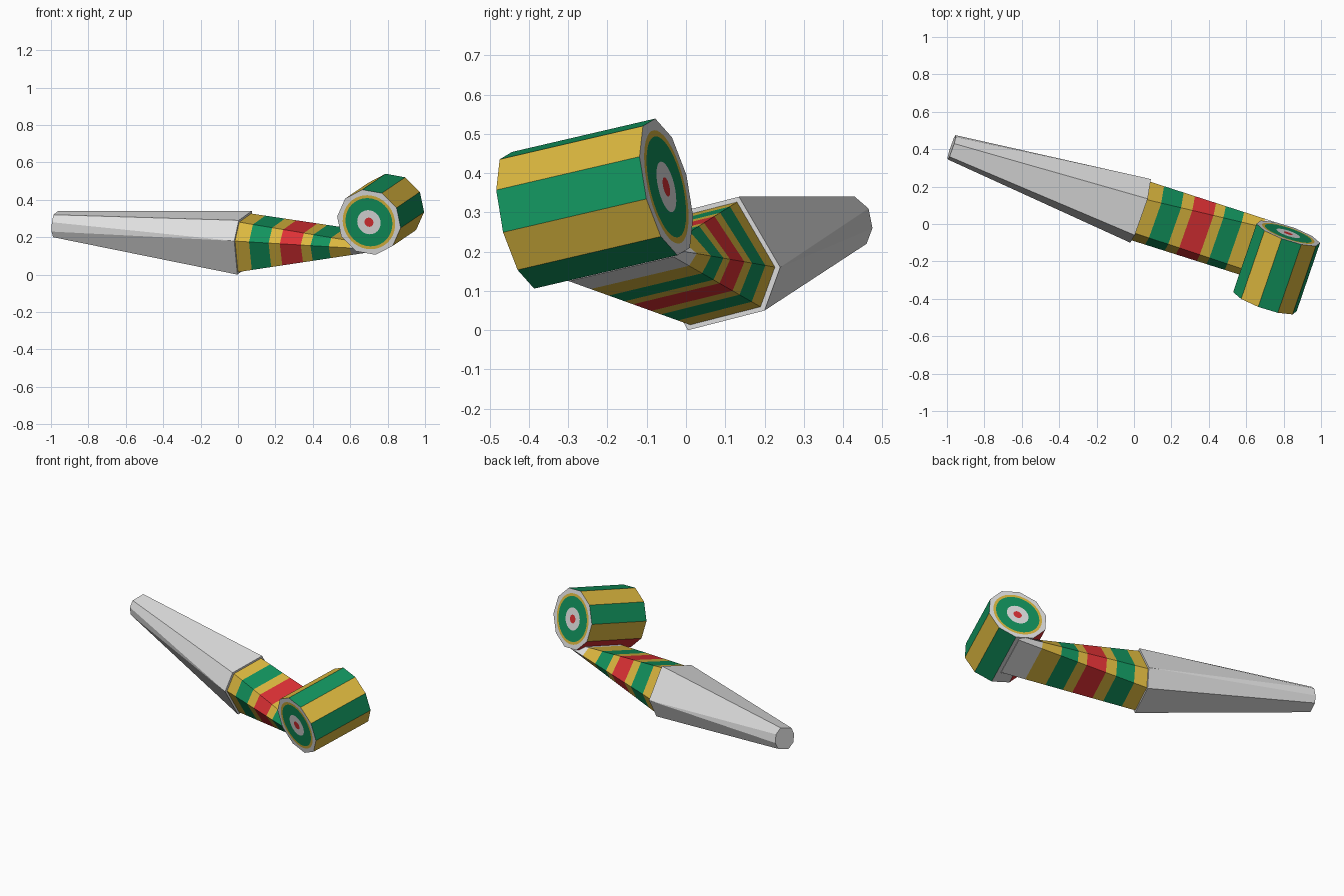
import bpy, bmesh
from math import cos, sin, radians
from mathutils import Vector

cube = bpy.data.objects.get("Cube")
if cube:
    bpy.data.objects.remove(cube, do_unlink=True)


def material(name, rgb):
    m = bpy.data.materials.new(name)
    m.use_nodes = True
    m.diffuse_color = (*rgb, 1)
    m.node_tree.nodes["Principled BSDF"].inputs["Base Color"].default_value = (*rgb, 1)
    return m


MATS = [material("white", (0.76, 0.76, 0.76)),
        material("gold", (0.72, 0.48, 0.05)),
        material("green", (0.006, 0.29, 0.11)),
        material("red", (0.72, 0.03, 0.035))]
WHITE, GOLD, GREEN, RED = range(4)


def loft(name, rings, colour, cap_colours):
    """Skin equal rings of points; colour(ring, side) picks the material."""
    bm = bmesh.new()
    vs = [[bm.verts.new(p) for p in ring] for ring in rings]
    n = len(rings[0])
    for i in range(len(rings) - 1):
        for j in range(n):
            k = (j + 1) % n
            f = bm.faces.new((vs[i][j], vs[i][k], vs[i + 1][k], vs[i + 1][j]))
            f.material_index = colour(i, j)
    for ring, c in zip((vs[0], vs[-1]), cap_colours):
        bm.faces.new(ring).material_index = c
    bmesh.ops.remove_doubles(bm, verts=bm.verts, dist=0.0001)
    bmesh.ops.recalc_face_normals(bm, faces=bm.faces)
    me = bpy.data.meshes.new(name)
    bm.to_mesh(me)
    bm.free()
    for m in MATS:
        me.materials.append(m)
    ob = bpy.data.objects.new(name, me)
    bpy.context.collection.objects.link(ob)
    return ob


def slanted_ring(centre, half, scale=1.0):
    """Point-symmetric ring lying square to the mouthpiece direction."""
    pts = list(half) + [(-y, -z) for y, z in half]
    return [Vector(centre) + scale * Vector((0.33 * y + 0.1 * z, y, z)) for y, z in pts]


# Mouthpiece: eight-sided tip widening to a six-sided mouth
A, B, C = (-0.065, -0.17), (0.13, -0.12), (0.17, -0.01)
MOUTH = (0.035, 0.07, 0.17)
tip = slanted_ring((-0.975, 0.41, 0.27),
                   [(-0.02, -0.07), (0.05, -0.05), (0.065, -0.01), (0.055, 0.04)])
mouth = slanted_ring(MOUTH, [A, B, C, C])
loft("mouthpiece", [tip, mouth], lambda i, j: WHITE, (WHITE, WHITE))

# Coil frame: axis from front to back, u along the tube, v upward
front, back = Vector((0.70, -0.415, 0.28)), Vector((0.825, -0.05, 0.365))
axis = (back - front).normalized()
u = Vector((0.947, -0.322, 0))
u = (u - axis * u.dot(axis)).normalized()
v = u.cross(axis)

# Paper tube: six-sided, flattening until it meets the underside of the coil
start = slanted_ring(MOUTH, [A, B, C], 0.92)
end = [front.lerp(back, t) + v * (h - 0.178)
       for t, h in ((0.22, 0), (0.95, 0), (1.0, 0.012),
                    (0.92, 0.03), (0.25, 0.03), (0.16, 0.015))]
stops = [0, 0.1, 0.24, 0.32, 0.47, 0.54, 0.67, 0.82, 1]
bands = [GOLD, GREEN, GOLD, RED, GOLD, GREEN, GOLD, WHITE]
loft("paper_tube", [[p.lerp(q, s) for p, q in zip(start, end)] for s in stops],
     lambda i, j: bands[i], (GOLD, WHITE))

# Rolled coil: ten striped facets, each end with concentric rings
SPLIT = 4
facets = [GOLD, GREEN, GOLD, GREEN, GOLD, RED, WHITE, GREEN, GOLD, GREEN]


def spoke(deg, r):
    return (u * cos(radians(deg)) + v * sin(radians(deg))) * r


def circle(centre, r):
    n = 10 * SPLIT
    return [centre + spoke(26 + 360 * k / n, r) for k in range(n)]


def decagon(centre, r):
    return [centre + spoke(26 + 36 * f, r).lerp(spoke(62 + 36 * f, r), k / SPLIT)
            for f in range(10) for k in range(SPLIT)]


radii = [0.025, 0.066, 0.132, 0.148]
ring_cols = [WHITE, GREEN, GOLD, WHITE]
rings = ([circle(front, r) for r in radii]
         + [decagon(front, 0.18), decagon(back, 0.18)]
         + [circle(back, r) for r in reversed(radii)])


def coil_colour(i, j):
    if i == 4:
        return facets[j // SPLIT]
    return ring_cols[i] if i < 4 else ring_cols[8 - i]


loft("rolled_coil", rings, coil_colour, (RED, RED))
